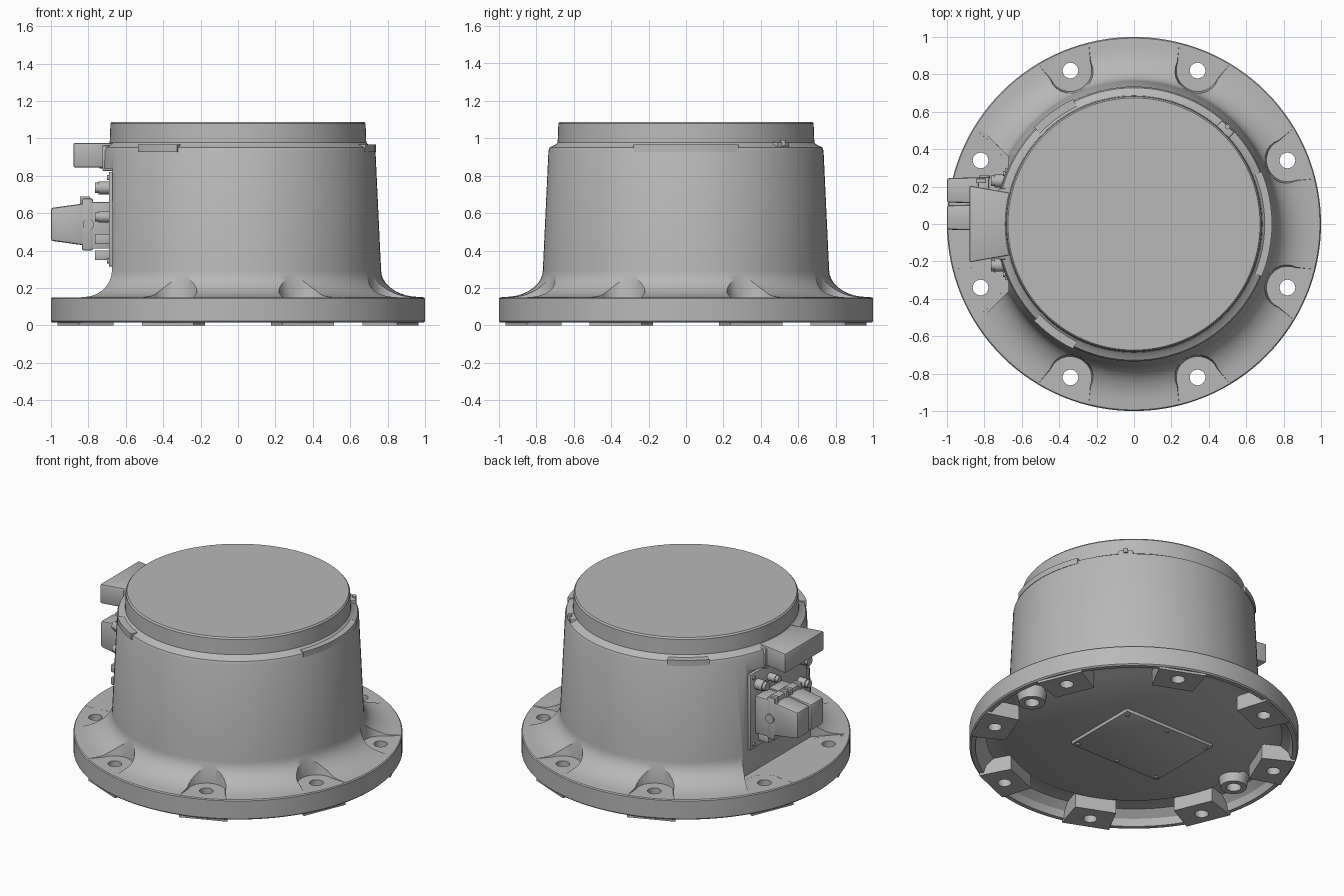
import bpy, bmesh
from math import sin, cos, pi, radians
from mathutils import Matrix, Vector

if "Cube" in bpy.data.objects:
    bpy.data.objects.remove(bpy.data.objects["Cube"], do_unlink=True)

grey = bpy.data.materials.new("cast_grey")
grey.use_nodes = True
grey.diffuse_color = (0.48, 0.48, 0.48, 1)
grey.node_tree.nodes["Principled BSDF"].inputs["Base Color"].default_value = (0.48, 0.48, 0.48, 1)


def finish(name, bm):
    bmesh.ops.recalc_face_normals(bm, faces=bm.faces[:])
    mesh = bpy.data.meshes.new(name)
    bm.to_mesh(mesh)
    bm.free()
    mesh.materials.append(grey)
    obj = bpy.data.objects.new(name, mesh)
    bpy.context.collection.objects.link(obj)
    return obj


def select(obj):
    bpy.ops.object.select_all(action='DESELECT')
    obj.select_set(True)
    bpy.context.view_layer.objects.active = obj


def revolve(name, profile, steps=128, at=(0, 0, 0)):
    bm = bmesh.new()
    verts = [bm.verts.new((r, 0, z)) for r, z in profile]
    edges = [bm.edges.new(pair) for pair in zip(verts, verts[1:])]
    bmesh.ops.spin(bm, geom=verts + edges, cent=(0, 0, 0), axis=(0, 0, 1),
                   angle=2 * pi, steps=steps)
    bmesh.ops.remove_doubles(bm, verts=bm.verts[:], dist=0.0002)
    bmesh.ops.translate(bm, verts=bm.verts[:], vec=at)
    return finish(name, bm)


def prism(name, low, high, z0, z1, angle=0, bevel=0):
    """Solid between two outlines with the same number of points."""
    bm = bmesh.new()
    a = [bm.verts.new((x, y, z0)) for x, y in low]
    b = [bm.verts.new((x, y, z1)) for x, y in high]
    bm.faces.new(a)
    bm.faces.new(b)
    n = len(a)
    for i in range(n):
        j = (i + 1) % n
        bm.faces.new((a[i], a[j], b[j], b[i]))
    if bevel:
        bmesh.ops.bevel(bm, geom=bm.edges[:], offset=bevel, segments=2,
                        profile=0.5, affect='EDGES')
    bmesh.ops.rotate(bm, verts=bm.verts[:], cent=(0, 0, 0),
                     matrix=Matrix.Rotation(angle, 3, 'Z'))
    return finish(name, bm)


def box(name, x, y, z, bevel=0.006, angle=0):
    rect = [(x[0], y[0]), (x[1], y[0]), (x[1], y[1]), (x[0], y[1])]
    return prism(name, rect, rect, z[0], z[1], angle, bevel)


def cylinder(name, at, radius, length, axis=(0, 0, 1), sides=24, tip=None):
    bm = bmesh.new()
    turn = Vector((0, 0, 1)).rotation_difference(Vector(axis)).to_matrix().to_4x4()
    bmesh.ops.create_cone(bm, cap_ends=True, segments=sides, radius1=radius,
                          radius2=radius if tip is None else tip, depth=length,
                          matrix=Matrix.Translation(at) @ turn)
    return finish(name, bm)


def cut(obj, cutter):
    mod = obj.modifiers.new("cut", 'BOOLEAN')
    mod.operation = 'DIFFERENCE'
    mod.solver = 'EXACT'
    mod.object = cutter
    select(obj)
    bpy.ops.object.modifier_apply(modifier=mod.name)


def arc_bar(name, mid, half, r0, r1, z0, z1):
    """Curved raised bar that follows the housing wall."""
    turns = [mid + half * (i / 6 - 1) for i in range(13)]
    outline = [(r1 * cos(t), r1 * sin(t)) for t in turns]
    outline += [(r0 * cos(t), r0 * sin(t)) for t in reversed(turns)]
    return prism(name, outline, outline, z0, z1)


# Housing: hollow underside, flange, fillet, tapered wall, shoulder and neck
fillet = [(0.97 - 0.205 * sin(t * pi / 20), 0.295 - 0.143 * cos(t * pi / 20)) for t in range(11)]
housing = revolve("housing",
                  [(0, 0.083), (0.77, 0.083), (0.80, 0.10), (0.90, 0.10), (0.95, 0.06),
                   (0.965, 0.015), (0.992, 0.015), (1, 0.023), (1, 0.143), (0.994, 0.15)]
                  + fillet +
                  [(0.735, 0.935), (0.728, 0.952), (0.695, 0.968), (0.686, 0.978),
                   (0.682, 1.078), (0.674, 1.088), (0, 1.088)])


# Bolt pockets, feet and holes
def pocket_outline(ru, rv, width):
    pts = [(0.888 + ru * cos(t), rv * sin(t)) for t in [radians(90 + 15 * i) for i in range(13)]]
    return pts + [(1.15, -width), (1.15, width)]


foot_shape = [(0.775, -0.13), (0.982, -0.15), (0.982, 0.15), (0.775, 0.13)]
cutters = []
for k in range(8):
    a = radians(22.5 + 45 * k)
    pocket = prism("pocket_cutter", pocket_outline(0.112, 0.115, 0.2),
                   pocket_outline(0.125, 0.165, 0.27), 0.149, 0.35, a)
    hole = cylinder("hole_cutter", (0.888 * cos(a), 0.888 * sin(a), 0.1), 0.042, 0.5)
    foot = prism("foot_%d" % (k + 1), foot_shape, foot_shape, 0, 0.115, a)
    cut(housing, pocket)
    cut(housing, hole)
    cut(foot, hole)
    cutters += [pocket, hole]

# Flat recess in the side for the connector panel
recess_shape = [(-0.672, -0.36), (-0.672, 0.36), (-0.85, 0.54), (-1.2, 0.8), (-1.2, -0.8), (-0.85, -0.54)]
recess = prism("recess_cutter", recess_shape, recess_shape, 0.1495, 0.84)
cut(housing, recess)
for c in cutters + [recess]:
    bpy.data.objects.remove(c, do_unlink=True)

# Raised bars and stop block near the shoulder
arc_bar("shoulder_bar_side", 0, 0.39, 0.68, 0.738, 0.928, 0.966)
for label, side in (("front", -1), ("back", 1)):
    arc_bar("shoulder_bar_" + label, side * radians(126), 0.175, 0.68, 0.743, 0.928, 0.966)
box("stop_block", (0.66, 0.725), (-0.045, 0.045), (0.943, 0.98), 0.005, radians(46))
cylinder("stop_pin", (0.5, 0.52, 0.975), 0.014, 0.03, sides=12)

# Cover bracket above the connectors
bracket_shape = [(-0.88, -0.205), (-0.60, -0.155), (-0.60, 0.155), (-0.88, 0.205)]
prism("cover_bracket", bracket_shape, bracket_shape, 0.845, 0.975, bevel=0.008)
box("bracket_root", (-0.725, -0.62), (-0.19, 0.19), (0.825, 0.962))

# Connector panel with screws
box("connector_panel", (-0.69, -0.66), (-0.3, 0.3), (0.315, 0.82), 0.004)
for y in (-0.27, 0, 0.27):
    for z in (0.345, 0.79):
        cylinder("panel_screw", (-0.692, y, z), 0.013, 0.016, (-1, 0, 0), 12)

# Twin heavy plugs: socket, collar, hood, latch ribs and cable entry
for label, y in (("a", 0.18), ("b", 0.035)):
    box("plug_socket_" + label, (-0.79, -0.68), (y - 0.068, y + 0.068), (0.41, 0.66))
    box("plug_collar_" + label, (-0.835, -0.775), (y - 0.072, y + 0.072), (0.40, 0.68), 0.012)
    bm = bmesh.new()
    bmesh.ops.create_cube(bm, size=1)
    for v in bm.verts:
        out = v.co.x < 0
        v.co = Vector((-1.0 if out else -0.82, y + v.co.y * (0.13 if out else 0.14),
                       0.54 + v.co.z * (0.175 if out else 0.225)))
    bmesh.ops.bevel(bm, geom=bm.edges[:], offset=0.012, segments=2, profile=0.5, affect='EDGES')
    finish("plug_hood_" + label, bm)
    cylinder("plug_entry_" + label, (-0.995, y, 0.54), 0.042, 0.01, (-1, 0, 0))
    for s in (-1, 1):
        cylinder("plug_pivot_" + label, (-0.80, y + s * 0.07, 0.54), 0.03, 0.02, (0, 1, 0), 16)
        box("plug_latch_" + label, (-0.845, -0.79), (y + s * 0.05 - 0.012, y + s * 0.05 + 0.012),
            (0.47, 0.69), 0.004)

# Small round and square sockets around the plugs
for y, z, r in ((0.23, 0.735, 0.035), (0.10, 0.735, 0.026), (-0.22, 0.735, 0.035), (-0.22, 0.58, 0.03)):
    cylinder("round_socket", (-0.715, y, z), r, 0.06, (-1, 0, 0), 20)
    cylinder("round_socket_cap", (-0.75, y, z), r * 0.8, 0.03, (-1, 0, 0), 20)
for y, z in ((-0.22, 0.46), (-0.22, 0.375), (-0.1, 0.375), (0.18, 0.375)):
    box("square_socket", (-0.765, -0.68), (y - 0.035, y + 0.035), (z - 0.026, z + 0.026), 0.005)

# Underside access plate with screws
px, py = -0.08, -0.02
box("access_plate", (px - 0.34, px + 0.34), (py - 0.265, py + 0.265), (0.062, 0.09), 0.005)
for x in (-0.31, 0, 0.31):
    for y in (-0.235, 0.235):
        cylinder("plate_screw", (px + x, py + y, 0.06), 0.014, 0.012, sides=12)

# Underside bosses
for label, x in (("left", 0.81), ("right", -0.79)):
    revolve("boss_" + label, [(0.045, 0.11), (0.045, 0.025), (0.08, 0.025), (0.095, 0.11), (0.045, 0.11)],
            32, (x, 0, 0))

# Smooth round surfaces, keep edges sharp
for obj in bpy.context.scene.objects:
    if obj.type == 'MESH':
        select(obj)
        bpy.ops.object.shade_smooth_by_angle(angle=radians(32))
